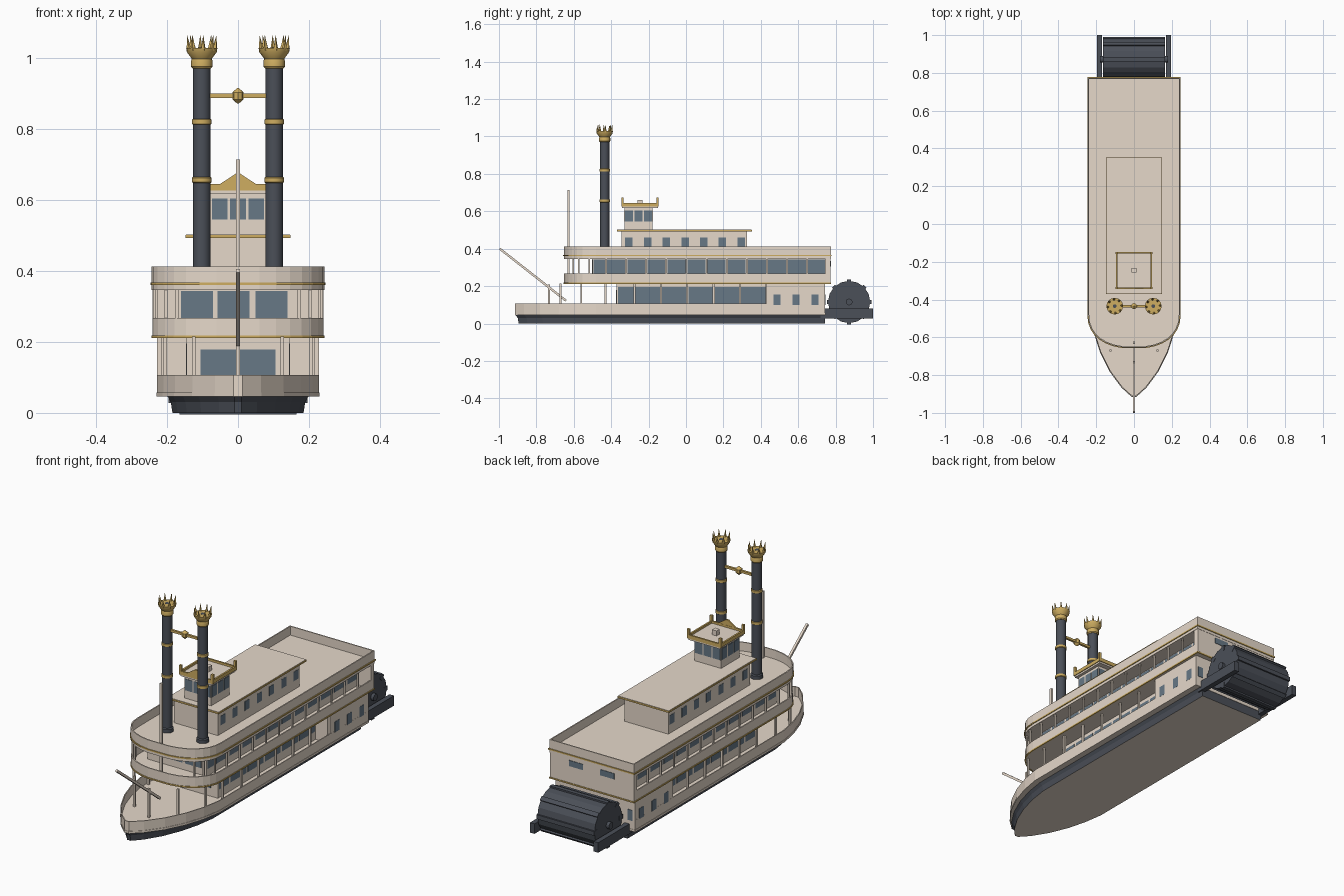
import bpy, bmesh, math
from mathutils import Vector

if "Cube" in bpy.data.objects:
    bpy.data.objects.remove(bpy.data.objects["Cube"])


def material(name, rgb):
    m = bpy.data.materials.new(name)
    m.use_nodes = True
    m.diffuse_color = (*rgb, 1)
    m.node_tree.nodes["Principled BSDF"].inputs["Base Color"].default_value = (*rgb, 1)
    return m


CREAM = material("cream paint", (0.79, 0.69, 0.59))
DARK = material("dark iron", (0.070, 0.079, 0.098))
GOLD = material("gold trim", (0.62, 0.42, 0.12))
GLASS = material("window blue", (0.135, 0.188, 0.24))


def finish(name, bm, *mats):
    bmesh.ops.recalc_face_normals(bm, faces=bm.faces)
    me = bpy.data.meshes.new(name)
    bm.to_mesh(me)
    bm.free()
    for m in mats:
        me.materials.append(m)
    ob = bpy.data.objects.new(name, me)
    bpy.context.collection.objects.link(ob)
    return ob


def skin(bm, sections, cyclic=False):
    """Bridge equal point loops; cap the ends unless they close on themselves."""
    rows = [[bm.verts.new(p) for p in s] for s in sections]
    n = len(rows[0])
    for a, b in zip(rows, rows[1:] + rows[:1] if cyclic else rows[1:]):
        for i in range(n):
            j = (i + 1) % n
            bm.faces.new((a[i], a[j], b[j], b[i]))
    if not cyclic:
        bm.faces.new(rows[0])
        bm.faces.new(rows[-1])


def boxes(name, mat, bounds, mirror=False):
    """Boxes from (x0, x1, y0, y1, z0, z1), optionally mirrored across x."""
    bm = bmesh.new()
    if mirror:
        bounds = bounds + [(-b[1], -b[0], *b[2:]) for b in bounds]
    for x0, x1, y0, y1, z0, z1 in bounds:
        skin(bm, [[(x0, y0, z), (x1, y0, z), (x1, y1, z), (x0, y1, z)] for z in (z0, z1)])
    return finish(name, bm, mat)


def at(outline, z):
    return [(x, y, z) for x, y in outline]


def slab(name, mat, outline, z0, z1):
    bm = bmesh.new()
    skin(bm, [at(outline, z0), at(outline, z1)])
    return finish(name, bm, mat)


def inset(outline, t):
    """Mitred offset of a clockwise outline; negative t grows it."""
    pts = [Vector(p) for p in outline]
    out = []
    for i, p in enumerate(pts):
        d1 = (p - pts[i - 1]).normalized()
        d2 = (pts[(i + 1) % len(pts)] - p).normalized()
        n1, n2 = Vector((d1.y, -d1.x)), Vector((d2.y, -d2.x))
        out.append(tuple(p + (n1 + n2) * t / (1 + n1.dot(n2))))
    return out


def rim(name, mat, outline, z0, z1, t):
    inner = inset(outline, t)
    bm = bmesh.new()
    skin(bm, [at(outline, z0), at(outline, z1), at(inner, z1), at(inner, z0)], True)
    return finish(name, bm, mat)


def turned(bm, base, axis, profile, n=16):
    """Round section along an axis, from (radius, distance) pairs."""
    q = Vector(axis).to_track_quat("Z", "Y")
    ring = [(math.cos(2 * math.pi * i / n), math.sin(2 * math.pi * i / n)) for i in range(n)]
    skin(bm, [[Vector(base) + q @ Vector((r * c, r * s, d)) for c, s in ring] for r, d in profile])


def rods(name, mat, items, n=16, smooth=True):
    bm = bmesh.new()
    for base, axis, profile in items:
        turned(bm, base, axis, profile, n)
    ob = finish(name, bm, mat)
    if smooth:
        bpy.ops.object.select_all(action="DESELECT")
        ob.select_set(True)
        bpy.context.view_layer.objects.active = ob
        bpy.ops.object.shade_smooth_by_angle(angle=math.radians(30))
    return ob


def mirrored(half):
    return half + [(-x, y) for x, y in reversed(half)]


UP = (0, 0, 1)

# Hull with raked bow, main deck and bulwark
hull_line = mirrored([(0.228, 0.743), (0.228, -0.48), (0.21, -0.58), (0.178, -0.68),
                      (0.128, -0.78), (0.065, -0.865), (0.012, -0.913)])
bm = bmesh.new()
skin(bm, [at([(x * s, y * (t if y < 0 else 1)) for x, y in hull_line], z)
          for s, t, z in ((0.81, 0.98, 0), (0.83, 0.985, 0.03), (0.87, 1, 0.046))])
hull = finish("hull", bm, DARK, CREAM)
for f in hull.data.polygons:
    f.material_index = int(f.center.z < 0.001)
slab("main_deck", CREAM, inset(hull_line, -0.002), 0.046, 0.057)
rim("bow_bulwark", CREAM, hull_line, 0.057, 0.107, 0.005)

# Lower cabin and aft engine room
LW = 0.145
boxes("lower_cabin", CREAM, [(-LW, LW, -0.372, 0.5, 0.057, 0.215)])
boxes("engine_room", CREAM, [(-0.2275, 0.2275, 0.43, 0.744, 0.057, 0.215)])
bays = [-0.37] + [-0.275 + 0.141 * k for k in range(6)]
boxes("lower_side_windows", GLASS,
      [(LW - 0.002, LW + 0.001, a + 0.006, b - 0.006, 0.1, 0.195) for a, b in zip(bays, bays[1:])], True)
boxes("lower_front_window", GLASS, [(-0.105, 0.105, -0.375, -0.37, 0.1, 0.178)])
boxes("engine_room_windows", GLASS,
      [(0.226, 0.2285, y, y + 0.037, 0.1, 0.155) for y in (0.468, 0.57, 0.672)], True)
boxes("engine_room_stern_windows", GLASS, [(0.185, 0.215, 0.742, 0.746, 0.1, 0.155)], True)
posts = [(0.212, y) for y in bays[1:]] + [(0.212, -0.43), (0.205, -0.56), (0.125, -0.67)]
boxes("lower_posts", CREAM,
      [(x - 0.005, x + 0.005, y - 0.005, y + 0.005, 0.057, 0.215) for x, y in posts], True)

# Balcony deck and upper roof share a rounded front
STEPS = 8


def front_curve(a):
    return (0.241 * math.cos(a) ** 0.85, -0.48 - 0.174 * math.sin(a) ** 0.9)


deck_line = mirrored([(0.241, 0.772)] +
                     [front_curve(math.pi / 2 * i / STEPS) for i in range(STEPS)])
slab("balcony_deck", CREAM, deck_line, 0.213, 0.226)
rim("balcony_rail", CREAM, deck_line, 0.226, 0.267, 0.006)
rim("balcony_trim", GOLD, inset(deck_line, -0.003), 0.211, 0.218, 0.006)
slab("roof_deck", CREAM, deck_line, 0.346, 0.367)
rim("roof_rail", CREAM, inset(deck_line, -0.002), 0.346, 0.413, 0.006)
rim("roof_trim", GOLD, inset(deck_line, -0.006), 0.360, 0.367, 0.006)

# Upper cabin
UW = 0.17
boxes("upper_cabin", CREAM, [(-UW, UW, -0.5, 0.75, 0.22, 0.35)])
boxes("upper_stern_wall", CREAM, [(-0.241, 0.241, 0.745, 0.7725, 0.22, 0.35)])
edges = [-0.535 + 0.1075 * k for k in range(13)]
boxes("upper_side_windows", GLASS,
      [(UW - 0.002, UW + 0.001, max(a + 0.006, -0.495), min(b - 0.006, 0.744), 0.262, 0.343)
       for a, b in zip(edges, edges[1:])], True)
boxes("upper_front_windows", GLASS,
      [(x, x + 0.09, -0.503, -0.498, 0.262, 0.343) for x in (-0.161, -0.058, 0.049)])
boxes("upper_stern_windows", GLASS, [(0.05, 0.13, 0.77, 0.775, 0.305, 0.335)], True)
upper = [(0.234, y) for y in edges[1:]] + [
    (0.97 * x, y + 0.006) for x, y in (front_curve(math.radians(a)) for a in (12, 32, 46))]
boxes("upper_posts", CREAM,
      [(x - 0.004, x + 0.004, y - 0.004, y + 0.004, 0.226, 0.35) for x, y in upper], True)

# Officers' cabin on the roof
boxes("roof_cabin", CREAM, [(-0.126, 0.126, -0.345, 0.325, 0.36, 0.494)])
boxes("roof_cabin_trim", GOLD, [(-0.148, 0.148, -0.37, 0.352, 0.493, 0.501)])
boxes("roof_cabin_top", CREAM, [(-0.146, 0.146, -0.368, 0.35, 0.5, 0.503)])
boxes("roof_cabin_windows", GLASS,
      [(0.124, 0.127, y - 0.02, y + 0.02, 0.412, 0.46)
       for y in (-0.305 + 0.1 * k for k in range(7))], True)

# Pilothouse
boxes("pilothouse", CREAM, [(-0.077, 0.077, -0.33, -0.178, 0.5, 0.622)])
thirds = [-0.051, 0, 0.051]
boxes("pilothouse_windows", GLASS,
      [(c - 0.022, c + 0.022, y, y + 0.004, 0.545, 0.604) for c in thirds for y in (-0.332, -0.18)]
      + [(x, x + 0.004, c - 0.275, c - 0.233, 0.545, 0.604) for c in thirds for x in (-0.079, 0.075)])
boxes("pilothouse_roof", CREAM, [(-0.092, 0.092, -0.341, -0.151, 0.617, 0.634)])
roof_square = mirrored([(0.096, -0.147), (0.096, -0.345)])
rim("pilothouse_roof_trim", GOLD, roof_square, 0.626, 0.645, 0.009)
boxes("pilothouse_finials", GOLD,
      [(0.085, 0.098, y - 0.006, y + 0.006, 0.626, 0.674) for y in (-0.153, -0.339)], True)
bm = bmesh.new()
skin(bm, [[(-0.08, y, 0.64), (-0.05, y, 0.645), (-0.006, y, 0.674), (0.006, y, 0.674),
           (0.05, y, 0.645), (0.08, y, 0.64)] for y in (-0.345, -0.337)])
finish("pilothouse_pediment", bm, GOLD)
boxes("roof_vent", CREAM, [(-0.013, 0.013, -0.258, -0.232, 0.632, 0.66)])

# Chimneys with bands, crowns and spikes
CY = -0.435
stacks = [(-0.102, CY, 0), (0.102, CY, 0)]
rods("chimneys", DARK, [(s, UP, [(0.03, 0.36), (0.03, 0.385), (0.025, 0.39), (0.025, 0.98)])
                        for s in stacks])
rods("chimney_bands", GOLD, [(s, UP, [(0.025, z - 0.008), (0.028, z - 0.006), (0.028, z + 0.006),
                                      (0.025, z + 0.008)]) for s in stacks for z in (0.656, 0.82)])
rods("chimney_crowns", GOLD, [(s, UP, [(0.026, 0.97), (0.03, 0.975), (0.03, 0.992), (0.028, 0.997),
                                       (0.042, 1.016), (0.044, 1.028), (0.014, 1.028)])
                              for s in stacks])
rods("chimney_mouths", DARK, [(s, UP, [(0.01, 1.02), (0.01, 1.029)]) for s in stacks])
spikes = []
for x, y, z in stacks:
    for k in range(8):
        c, s = math.cos(k * math.pi / 4 + 0.1), math.sin(k * math.pi / 4 + 0.1)
        spikes.append(((x + 0.036 * c, y + 0.036 * s, 1.022), (0.14 * c, 0.14 * s, 1),
                       [(0.008, 0), (0.005, 0.014), (0.0005, 0.041)]))
rods("crown_spikes", GOLD, spikes, 5, False)
boxes("chimney_crossbar", GOLD, [(-0.085, 0.085, CY - 0.006, CY + 0.006, 0.887, 0.899)])
rods("crossbar_ball", GOLD, [((0, CY, 0.893), UP, [(0.002, -0.022), (0.016, -0.01), (0.016, 0.01),
                                                   (0.002, 0.022)])], 8, False)

# Jackstaff, and a square boom resting on the bow mast
boxes("jackstaff", CREAM, [(-0.006, 0.006, -0.634, -0.622, 0.226, 0.714)])
boxes("bow_mast", CREAM, [(-0.005, 0.005, -0.737, -0.727, 0.057, 0.208)])
bm = bmesh.new()
skin(bm, [[(x, y + s * 0.0037, z + s * 0.0047) for x, s in ((-0.006, -1), (0.006, -1), (0.006, 1), (-0.006, 1))]
          for y, z in ((-0.642, 0.122), (-0.996, 0.4))])
finish("boom", bm, CREAM)

# Stern paddle wheel and its support beams
WY, WZ = 0.872, 0.115
rods("wheel_drum", DARK, [((-0.164, WY, WZ), (1, 0, 0), [(0.113, 0), (0.113, 0.328)])], 16, False)
rods("wheel_axle", DARK, [((-0.18, WY, WZ), (1, 0, 0), [(0.018, 0), (0.018, 0.36)])], 12, False)
bm = bmesh.new()
for k in range(8):
    a = k * math.pi / 4
    out, side = Vector((0, math.cos(a), math.sin(a))), Vector((0, -math.sin(a), math.cos(a)))
    c = Vector((0, WY, WZ))
    skin(bm, [[c + Vector((x, 0, 0)) + out * r + side * w
               for r, w in ((0.09, -0.011), (0.119, -0.011), (0.119, 0.011), (0.09, 0.011))]
              for x in (-0.165, 0.165)])
finish("wheel_paddles", bm, DARK)
boxes("wheel_beams", DARK, [(0.17, 0.196, 0.72, 1.0, 0.028, 0.08)], True)
